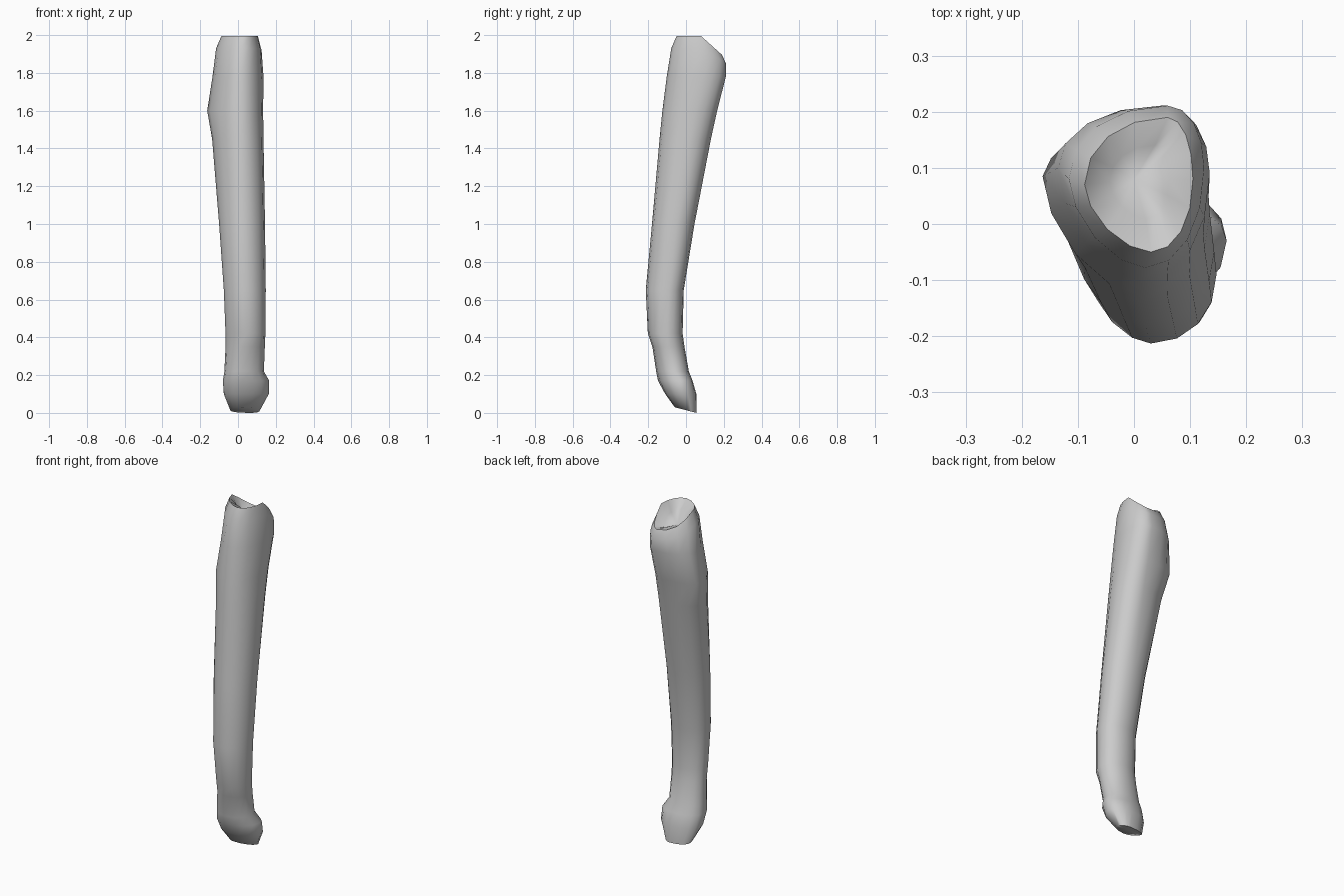
import bpy, bmesh
from math import sin, cos, pi, copysign

SEG = 16
# each section: z, x_min, x_max, y_min, y_max, y of left/right extremes, x of front/back extremes
SECTIONS = [
    (0.03, -0.04, 0.115, -0.06, 0.055, 0.01, 0.01, 0.02, 0.07),
    (0.10, -0.075, 0.163, -0.11, 0.055, -0.03, -0.02, 0.02, 0.06),
    (0.17, -0.08, 0.165, -0.148, 0.035, -0.05, -0.03, 0.02, 0.05),
    (0.22, -0.072, 0.137, -0.158, 0.015, -0.06, -0.06, 0.02, 0.04),
    (0.35, -0.066, 0.142, -0.178, -0.008, -0.08, -0.09, 0.03, 0.04),
    (0.42, -0.066, 0.145, -0.202, -0.018, -0.09, -0.10, 0.05, 0.04),
    (0.65, -0.075, 0.147, -0.213, -0.012, -0.10, -0.09, 0.03, 0.04),
    (1.00, -0.10, 0.143, -0.180, 0.045, -0.06, -0.05, 0.02, 0.03),
    (1.45, -0.137, 0.135, -0.140, 0.132, 0.04, 0.02, 0.01, 0.04),
    (1.60, -0.163, 0.133, -0.125, 0.165, 0.085, 0.05, 0.01, 0.04),
    (1.78, -0.135, 0.135, -0.102, 0.211, 0.10, 0.09, 0.01, 0.05),
    (1.93, -0.116, 0.125, -0.078, 0.211, 0.08, 0.10, 0.02, 0.06),
    (1.995, -0.088, 0.105, -0.05, 0.190, 0.07, 0.08, 0.03, 0.06),
]
# slope of the slanted ends: z -> (slope, y where it starts)
TILT = {0.03: (-0.26, -0.06), 1.93: (-0.6, 0.08), 1.995: (-0.9, 0.08)}


def section(z, x0, x1, y0, y1, yl, yr, xf, xb):
    """Closed oval of four quarter curves; the front left one is flattened."""
    slope, start = TILT.get(z, (0, 0))
    pts = []
    for i in range(SEG):
        a = 2 * pi * i / SEG
        front_left = cos(a) < 0 and sin(a) < 0
        k = 1.2 if front_left and z > 0.3 else 0.96
        c = copysign(abs(cos(a)) ** k, cos(a))
        s = copysign(abs(sin(a)) ** k, sin(a))
        xc, yc = (xb if s > 0 else xf), (yr if c > 0 else yl)
        x = xc + c * ((x1 - xc) if c > 0 else (xc - x0))
        y = yc + s * ((y1 - yc) if s > 0 else (yc - y0))
        pts.append((x, y, z + slope * max(0, y - start)))
    return pts


bm = bmesh.new()
rings = [[bm.verts.new(p) for p in section(*row)] for row in SECTIONS]

# hollowed upper joint surface, running down to the back, with a shallow fold
bowl = []
for i, v in enumerate(rings[-1]):
    x = 0.01 + (v.co.x - 0.01) * 0.55
    y = 0.08 + (v.co.y - 0.08) * 0.55
    fold = 0.012 * cos(3 * 2 * pi * i / SEG)
    bowl.append(bm.verts.new((x, y, 1.925 - 0.5 * (y - 0.08) + fold)))
rings.append(bowl)

for lo, hi in zip(rings, rings[1:]):
    for i in range(SEG):
        j = (i + 1) % SEG
        bm.faces.new((lo[i], lo[j], hi[j], hi[i]))

# close both ends
top = bm.verts.new((0.0, 0.08, 1.90))
foot = bm.verts.new((0.05, 0.01, 0.012))
for i in range(SEG):
    j = (i + 1) % SEG
    bm.faces.new((rings[-1][i], rings[-1][j], top))
    bm.faces.new((rings[0][j], rings[0][i], foot))
bmesh.ops.recalc_face_normals(bm, faces=bm.faces)

mesh = bpy.data.meshes.new("limb_bone")
bm.to_mesh(mesh)
bm.free()
bone = bpy.data.objects.new("limb_bone", mesh)
bpy.context.collection.objects.link(bone)
bpy.context.view_layer.objects.active = bone
bone.select_set(True)
bpy.ops.object.shade_smooth_by_angle(angle=1.1)
